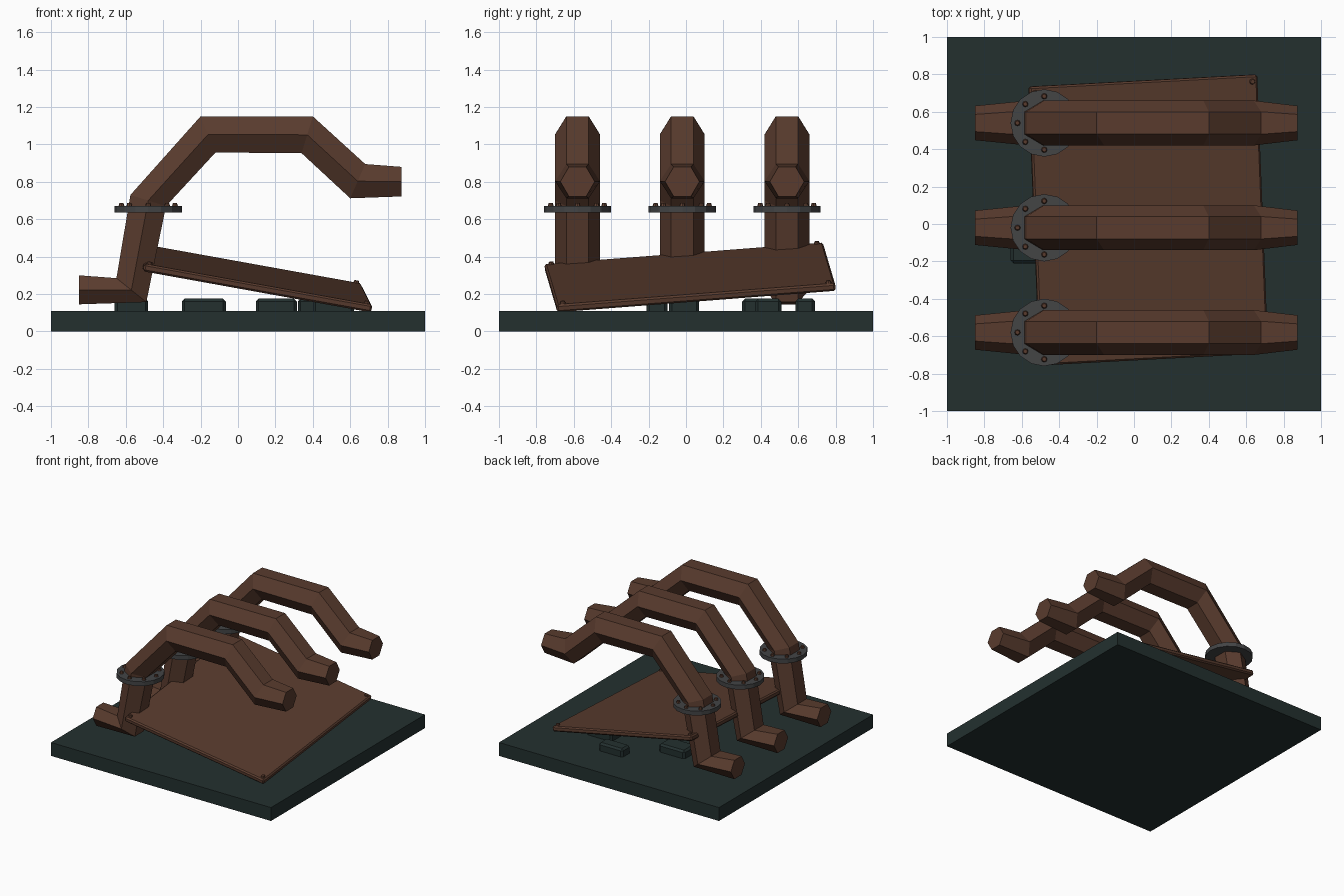
import bpy, bmesh, math
from mathutils import Vector, Matrix

if "Cube" in bpy.data.objects:
    bpy.data.objects.remove(bpy.data.objects["Cube"])


def material(name, rgb):
    m = bpy.data.materials.new(name)
    m.diffuse_color = (*rgb, 1)
    m.use_nodes = True
    m.node_tree.nodes["Principled BSDF"].inputs["Base Color"].default_value = m.diffuse_color
    return m


RUST = material("rust brown", (0.100, 0.044, 0.027))
GREEN = material("dark green", (0.0168, 0.0295, 0.0285))
GREY = material("iron grey", (0.056, 0.058, 0.060))


def finish(name, bm, mat, matrix=Matrix()):
    bmesh.ops.recalc_face_normals(bm, faces=bm.faces)
    mesh = bpy.data.meshes.new(name)
    bm.to_mesh(mesh)
    bm.free()
    mesh.materials.append(mat)
    ob = bpy.data.objects.new(name, mesh)
    ob.matrix_world = matrix
    bpy.context.collection.objects.link(ob)
    return ob


def box(name, size, matrix, mat, bevel=0.0):
    bm = bmesh.new()
    bmesh.ops.create_cube(bm, size=1)
    bmesh.ops.scale(bm, vec=size, verts=bm.verts)
    if bevel:
        bmesh.ops.bevel(bm, geom=bm.edges[:], offset=bevel, segments=1, affect='EDGES')
    return finish(name, bm, mat, matrix)


def cylinder(name, radius, top_radius, depth, sides, matrix, mat):
    bm = bmesh.new()
    bmesh.ops.create_cone(bm, cap_ends=True, segments=sides, radius1=radius,
                          radius2=top_radius, depth=depth)
    return finish(name, bm, mat, matrix)


# Base slab
box("base", (2, 2, 0.11), Matrix.Translation((0, 0, 0.055)), GREEN)

# Low blocks on the base: x range, y range
BLOCKS = [(-0.66, -0.48, -0.21, -0.10), (-0.30, -0.065, 0.30, 0.45),
          (0.095, 0.315, 0.585, 0.69), (0.32, 0.55, 0.37, 0.51),
          (0.40, 0.62, -0.09, 0.07)]
for x0, x1, y0, y1 in BLOCKS:
    box("block", (x1 - x0, y1 - y0, 0.085),
        Matrix.Translation(((x0 + x1) / 2, (y0 + y1) / 2, 0.1325)), GREEN, 0.015)

# Bent hexagonal pipes: each joint gives upper (x, z), lower (x, z), half width
JOINTS = [((-0.85, 0.30), (-0.85, 0.145), 0.092),
          ((-0.65, 0.285), (-0.49, 0.157), 0.12),
          ((-0.575, 0.73), (-0.385, 0.67), 0.12),
          ((-0.20, 1.15), (-0.12, 0.957), 0.12),
          ((0.40, 1.15), (0.34, 0.953), 0.12),
          ((0.68, 0.895), (0.60, 0.712), 0.12),
          ((0.875, 0.88), (0.875, 0.722), 0.092)]


def pipe(y):
    bm = bmesh.new()
    rings = []
    for up, low, r in JOINTS:
        mid = ((up[0] + low[0]) / 2, (up[1] + low[1]) / 2)
        section = [(up, r / 2), (mid, r), (low, r / 2),
                   (low, -r / 2), (mid, -r), (up, -r / 2)]
        rings.append([bm.verts.new((p[0], y + dy, p[1])) for p, dy in section])
    for a, b in zip(rings, rings[1:]):
        for i in range(6):
            j = (i + 1) % 6
            bm.faces.new((a[i], a[j], b[j], b[i]))
    bm.faces.new(rings[0])
    bm.faces.new(rings[-1])
    finish("pipe", bm, RUST)


for y in (-0.58, -0.02, 0.54):
    pipe(y)
    # Flange collar with a ring of bolts
    cylinder("flange", 0.18, 0.18, 0.035, 16,
             Matrix.Translation((-0.48, y, 0.6525)), GREY)
    for k in range(8):
        a = k * math.pi / 4
        cylinder("flange_bolt", 0.016, 0.011, 0.016, 8, Matrix.Translation(
            (-0.48 + 0.143 * math.cos(a), y + 0.143 * math.sin(a), 0.678)), RUST)

# Tilted sheet resting on the blocks
corner = Vector((-0.50, -0.757, 0.362))
u = Vector((1.22, 0.065, -0.22))
v = Vector((-0.06, 1.49, 0.115))
ux = u.normalized()
n = u.cross(v).normalized()
uy = n.cross(ux)
top = corner + (u + v) / 2
frame = Matrix((ux, uy, n)).transposed().to_4x4()
frame.translation = top
thick = 0.042
box("sheet", (u.length, v.length, thick),
    frame @ Matrix.Translation((0, 0, -thick / 2)), RUST, 0.01)

# Sheet corner bolts
for sx in (-1, 1):
    for sy in (-1, 1):
        spot = Matrix.Translation((sx * (u.length / 2 - 0.03),
                                   sy * (v.length / 2 - 0.035), 0.005))
        cylinder("sheet_bolt", 0.017, 0.012, 0.016, 8, frame @ spot, RUST)
